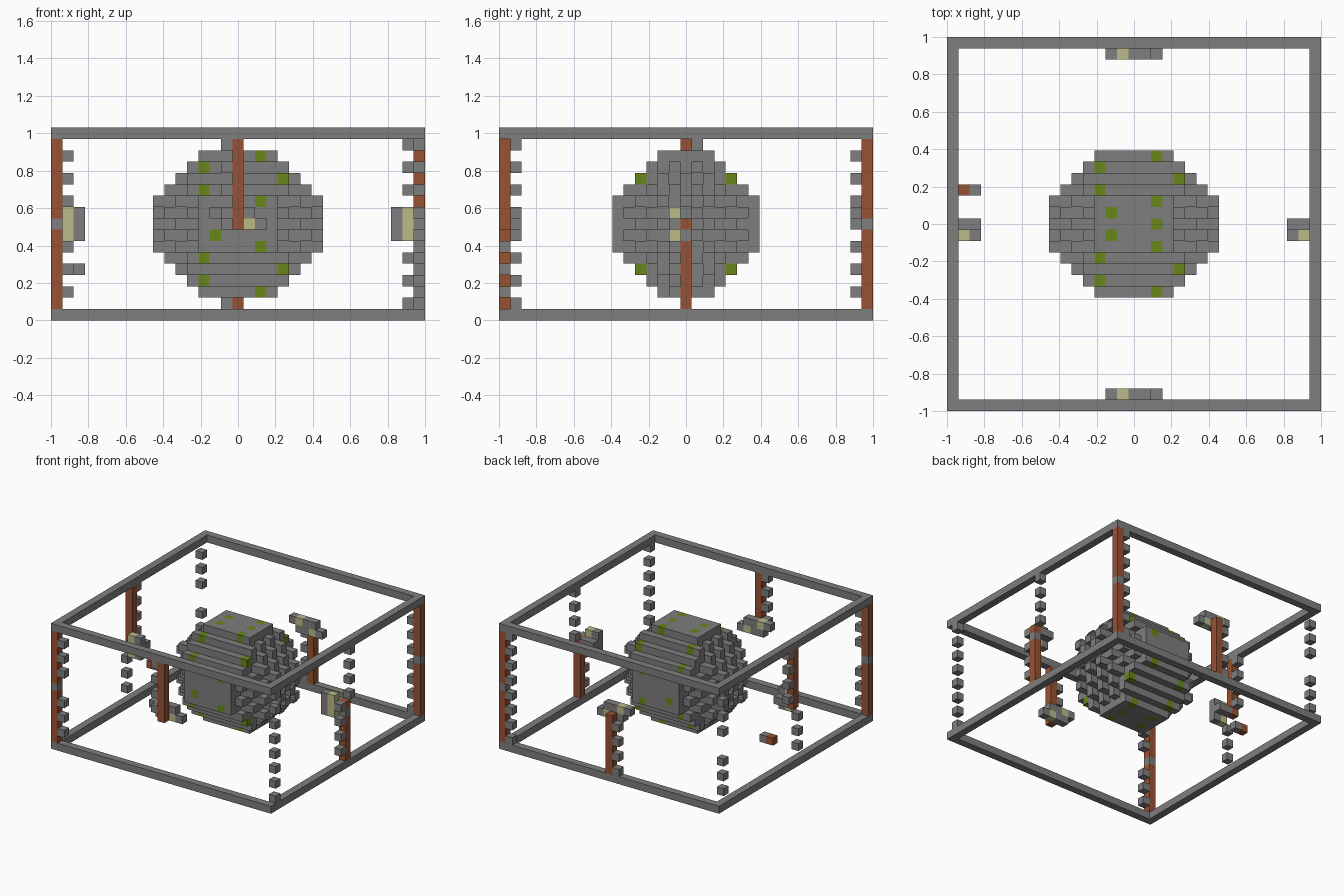
import bpy, bmesh
from mathutils import Vector

if "Cube" in bpy.data.objects:
    bpy.data.objects.remove(bpy.data.objects["Cube"], do_unlink=True)

N, H = 33, 17          # blocks along each side, blocks in height
U = 2 / N              # block size
MID = N // 2
LAST = N - 1
GREY, BROWN, CREAM, GREEN = range(4)


def material(name, rgb):
    m = bpy.data.materials.new(name)
    m.use_nodes = True
    m.diffuse_color = (*rgb, 1)
    m.node_tree.nodes["Principled BSDF"].inputs["Base Color"].default_value = (*rgb, 1)
    return m


MATS = [material("stone grey", (0.21, 0.21, 0.21)),
        material("rust brown", (0.31, 0.085, 0.033)),
        material("pale cream", (0.50, 0.50, 0.25)),
        material("moss green", (0.14, 0.24, 0.012))]


def block_object(name, cells):
    """Mesh of the exposed faces of a set of unit blocks: {(i, j, k): colour}."""
    bm = bmesh.new()
    for cell, colour in cells.items():
        centre = Vector(cell) + Vector((0.5, 0.5, 0.5))
        for axis in range(3):
            for sign in (-1, 1):
                n = Vector((0, 0, 0))
                n[axis] = sign
                if tuple(int(c + d) for c, d in zip(cell, n)) in cells:
                    continue
                a = Vector((0, 0, 0))
                a[(axis + 1) % 3] = 0.5
                b = n.cross(a)
                m = centre + n / 2
                corners = (m - a - b, m + a - b, m + a + b, m - a + b)
                f = bm.faces.new([bm.verts.new((p.x * U - 1, p.y * U - 1, p.z * U))
                                  for p in corners])
                f.material_index = colour
    bmesh.ops.remove_doubles(bm, verts=bm.verts, dist=U / 100)
    mesh = bpy.data.meshes.new(name)
    bm.to_mesh(mesh)
    bm.free()
    for m in MATS:
        mesh.materials.append(m)
    obj = bpy.data.objects.new(name, mesh)
    bpy.context.collection.objects.link(obj)


def column(i, j, levels, colour=GREY):
    return {(i, j, k): colour for k in levels}


# Square rings at floor and ceiling
for name, k in (("floor_frame", 0), ("ceiling_frame", H - 1)):
    block_object(name, {(i, j, k): GREY for i in range(N) for j in range(N)
                        if i in (0, LAST) or j in (0, LAST)})

# Two opposite corner posts with a grey band, and notched teeth at every corner
EVEN = [k for k in range(2, H - 1, 2) if k != 8]
ODD = range(1, H - 1, 2)
for name, c in (("front_right_post", 0), ("back_left_post", LAST)):
    post = column(c, c, range(1, H - 1), BROWN)
    post[(c, c, 8)] = GREY
    block_object(name, post)
for name, i, j, levels in (("front_right_teeth", 1, 0, EVEN),
                           ("front_left_teeth", LAST, 1, ODD),
                           ("back_right_teeth", 0, LAST - 1, EVEN),
                           ("back_left_teeth", LAST - 1, LAST, ODD)):
    block_object(name, column(i, j, levels))

# Half-height bars in the middle of each side
UPPER, LOWER = range(8, H - 1), range(1, 9)
block_object("front_bar", column(MID, 0, UPPER, BROWN))
block_object("back_bar", column(MID, LAST, LOWER, BROWN))
block_object("right_bar", column(0, MID, UPPER, BROWN))
left = column(LAST, MID, LOWER, BROWN)
left[(LAST, MID, 7)] = GREY
block_object("left_bar", left)

# Teeth beside the bars
block_object("front_bar_teeth", column(MID - 1, 0, range(9, H - 1, 2)))
block_object("back_bar_teeth", column(MID - 1, LAST, range(1, 8, 2)))
for name, i in (("right_bar_teeth", 0), ("left_bar_teeth", LAST)):
    teeth = column(i, MID + 1, range(9, H - 1, 2))
    teeth.update(column(i, MID - 1, range(2, 7, 2)))
    if i == LAST:
        teeth[(i, MID - 1, 8)] = GREY
    block_object(name, teeth)

# Stepped brackets at the bar ends, front and back
for name, j in (("front_bracket", 1), ("back_bracket", LAST - 1)):
    cells = {(i, j, 9): GREY for i in range(14, 18)}
    cells.update({(i, j, 8): GREY for i in range(15, 19)})
    cells[(15, j, 9)] = CREAM
    cells[(17, j, 8)] = CREAM
    block_object(name, cells)

# Brackets at the bar ends, left and right
for name, outer, inner in (("right_bracket", 1, 2), ("left_bracket", LAST - 1, LAST - 2)):
    cells = column(outer, MID - 1, (7, 8, 9), CREAM)
    cells.update(column(inner, MID - 1, (7, 8, 9)))
    cells.update(column(outer, MID, (8,)))
    cells.update(column(inner, MID, (8,)))
    block_object(name, cells)

# Small loose block pair near the right side
block_object("loose_blocks", {(1, 19, 4): BROWN, (2, 19, 4): GREY})

# Central ball: smooth stepped drum with chequered ends and green spots
SPOT = [2, -2, 2, -3, 4, -3, 2]     # sideways spot offset by distance from centre
ball = {}
for y in range(-6, 7):
    for z in range(-6, 7):
        ay, az = abs(y), abs(z)
        if ay + az > 8:
            continue
        depth = min(7, 9 - max(ay, az), 12 - ay - az)
        if (y + z) % 2:
            depth = max(3, depth - 1)
        rim = ay + az == 8 or az == 6
        for x in range(-depth, depth + 1):
            spot = rim and x == SPOT[ay]
            if ay == 6 and z == -1:
                spot = x == -2
            ball[(MID + x, MID + y, 8 + z)] = GREEN if spot else GREY
block_object("central_ball", ball)
